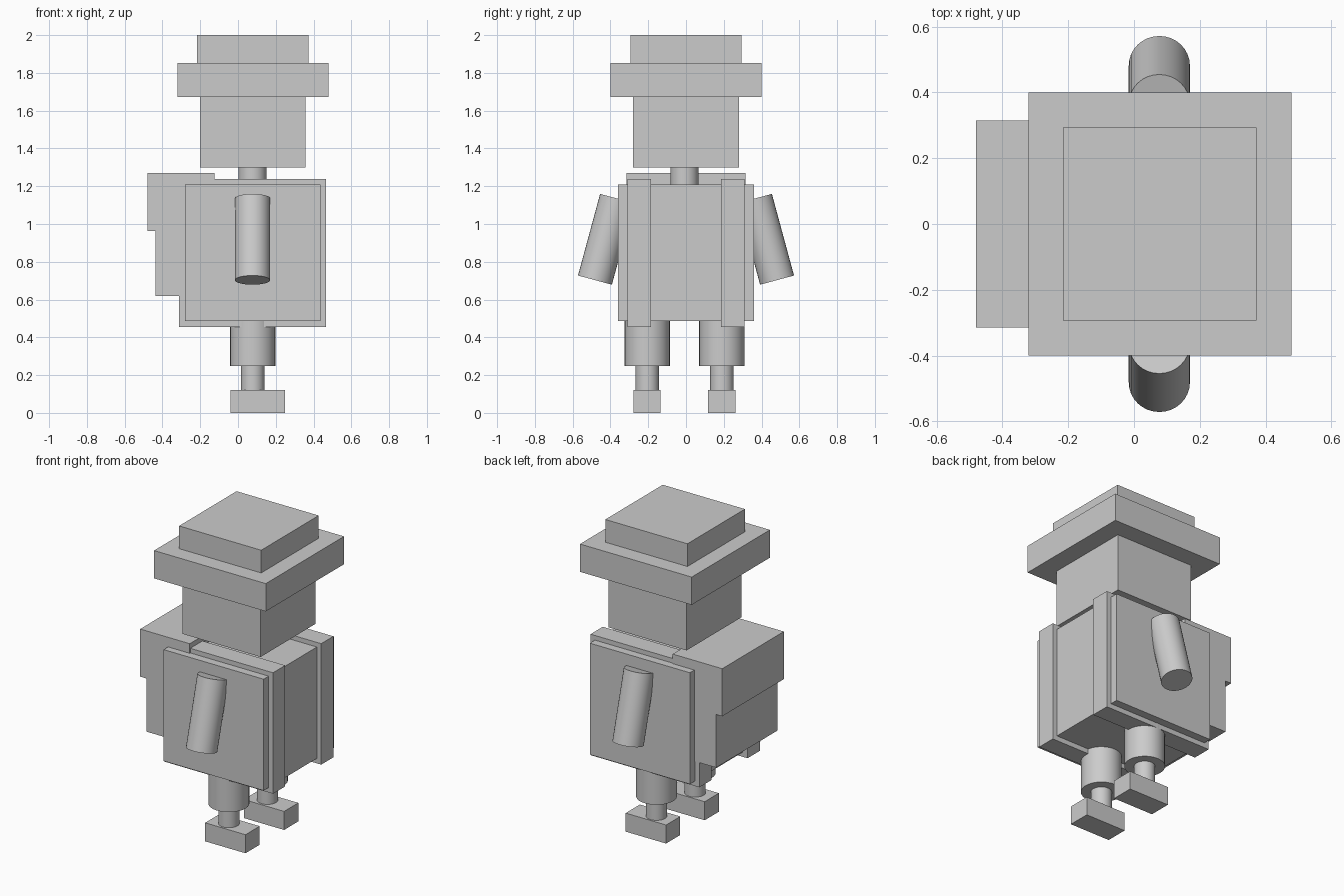
import bpy, math
from mathutils import Vector

if "Cube" in bpy.data.objects:
    bpy.data.objects.remove(bpy.data.objects["Cube"])


def box(name, x, y, z):
    """Box from (min, max) ranges on each axis."""
    bpy.ops.mesh.primitive_cube_add(size=1)
    o = bpy.context.object
    o.name = name
    spans = (x, y, z)
    for v in o.data.vertices:
        v.co = [s[0] if c < 0 else s[1] for c, s in zip(v.co, spans)]
    return o


def rod(name, a, b, r):
    """Smooth capped cylinder between two points."""
    a, b = Vector(a), Vector(b)
    d = b - a
    bpy.ops.mesh.primitive_cylinder_add(vertices=32, radius=r, depth=d.length, location=(a + b) / 2)
    o = bpy.context.object
    o.name = name
    o.rotation_euler = d.to_track_quat('Z', 'Y').to_euler()
    bpy.ops.object.shade_smooth_by_angle(angle=math.radians(30))
    return o


CX = 0.08  # centre line of the limbs

# Head and hat
box("head", (-0.20, 0.358), (-0.28, 0.28), (1.30, 1.68))
box("hat_brim", (-0.321, 0.479), (-0.40, 0.40), (1.673, 1.853))
box("hat_crown", (-0.216, 0.372), (-0.294, 0.294), (1.84, 2.0))
rod("neck", (CX - 0.003, -0.008, 1.15), (CX - 0.003, -0.008, 1.34), 0.074)

# Torso and backpack
box("torso", (-0.28, 0.436), (-0.361, 0.361), (0.487, 1.208))
box("backpack", (-0.436, -0.2), (-0.315, 0.315), (0.618, 1.0))
box("backpack_flap", (-0.48, -0.125), (-0.315, 0.315), (0.962, 1.27))

# Straps, arms and legs on each side
for side, s, leg_y in (("right", -1, -0.205), ("left", 1, 0.190)):
    box(f"strap_{side}", (-0.312, 0.467), sorted((s * 0.184, s * 0.309)), (0.455, 1.238))
    rod(f"arm_{side}", (CX - 0.003, s * 0.365, 1.135), (CX - 0.003, s * 0.482, 0.703), 0.093)
    rod(f"upper_leg_{side}", (CX - 0.002, leg_y, 0.248), (CX - 0.002, leg_y, 0.55), 0.12)
    rod(f"lower_leg_{side}", (CX - 0.002, leg_y, 0.08), (CX - 0.002, leg_y, 0.30), 0.062)
    box(f"foot_{side}", (-0.04, 0.249), (leg_y - 0.074, leg_y + 0.071), (0.0, 0.12))
